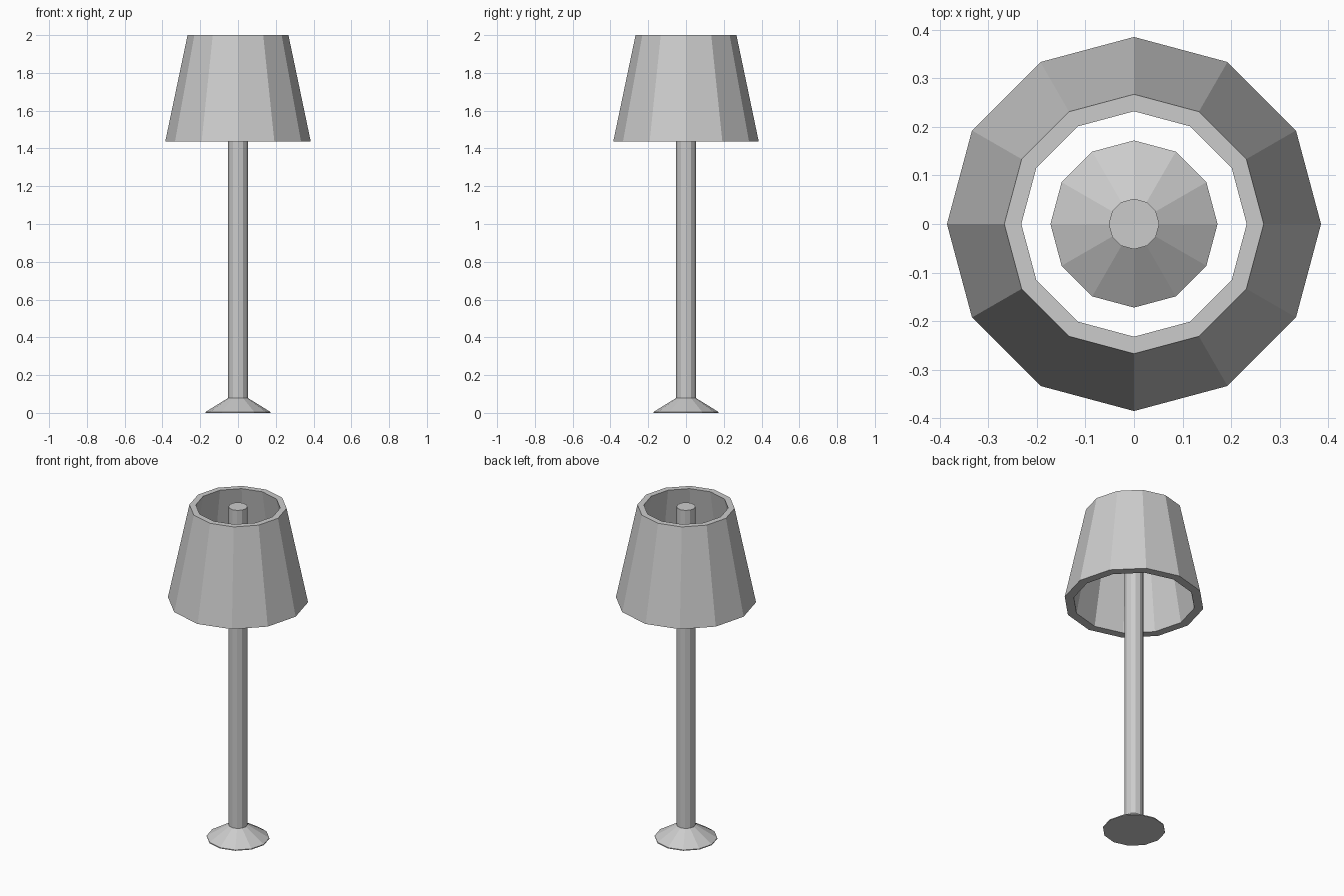
import bpy, bmesh
from math import cos, sin, pi

if "Cube" in bpy.data.objects:
    bpy.data.objects.remove(bpy.data.objects["Cube"])

SIDES = 12


def lathe(name, profile, closed=False):
    """Revolve (radius, z) points into a flat-faced 12-sided solid."""
    bm = bmesh.new()
    rings = [[bm.verts.new((r * cos(2 * pi * i / SIDES), r * sin(2 * pi * i / SIDES), z))
              for i in range(SIDES)] for r, z in profile]
    pairs = list(zip(rings, rings[1:]))
    if closed:
        pairs.append((rings[-1], rings[0]))
    else:
        bm.faces.new(rings[0][::-1])
        bm.faces.new(rings[-1])
    for a, b in pairs:
        for i in range(SIDES):
            j = (i + 1) % SIDES
            bm.faces.new((a[i], a[j], b[j], b[i]))
    bmesh.ops.recalc_face_normals(bm, faces=bm.faces)
    mesh = bpy.data.meshes.new(name)
    bm.to_mesh(mesh)
    bm.free()
    obj = bpy.data.objects.new(name, mesh)
    bpy.context.collection.objects.link(obj)
    return obj


# Flared foot running straight into the pole
lathe("base_and_pole", [(0.172, 0), (0.172, 0.005), (0.052, 0.079), (0.052, 2.0)])

# Hollow tapered shade, open at both ends
lathe("lamp_shade", [(0.385, 1.437), (0.267, 2.0), (0.232, 2.0), (0.335, 1.437)], closed=True)
